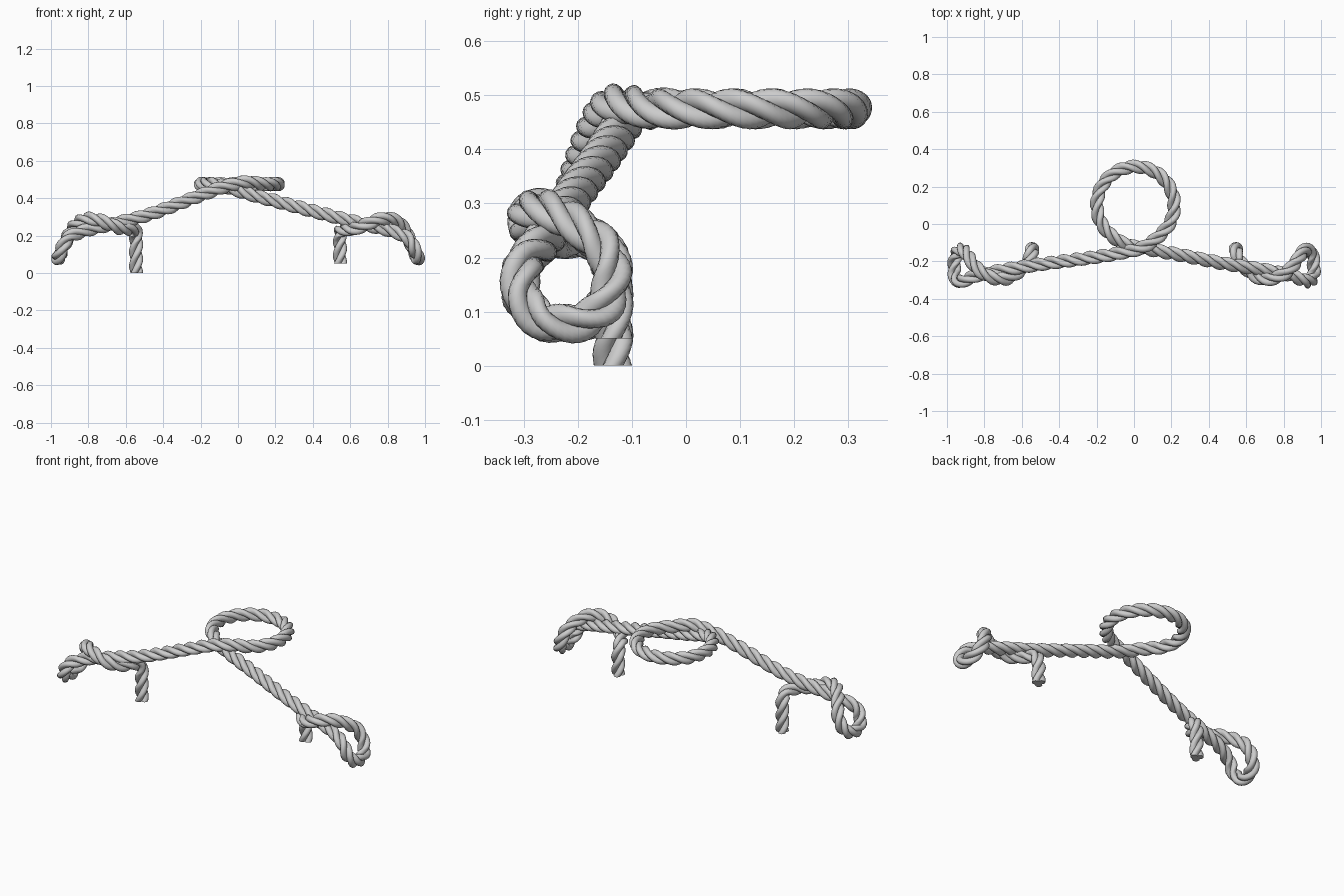
import bpy, bmesh, math
from mathutils import Vector, Quaternion

if "Cube" in bpy.data.objects:
    bpy.data.objects.remove(bpy.data.objects["Cube"])

STRANDS, OFFSET, R, PITCH, STEP, SIDES = 3, 0.0185, 0.0195, 0.225, 0.011, 14


def knot(side, foot):
    """End of the rope: main line -> hanging eye -> over the line -> under it -> foot."""
    pts = [(0.50, -0.215, 0.305), (0.72, -0.25, 0.25), (0.85, -0.278, 0.215),
           (0.91, -0.302, 0.185), (0.945, -0.303, 0.125), (0.96, -0.268, 0.085),
           (0.961, -0.215, 0.077), (0.95, -0.16, 0.10), (0.925, -0.137, 0.155),
           (0.90, -0.152, 0.215), (0.865, -0.205, 0.262), (0.81, -0.262, 0.29),
           (0.75, -0.29, 0.285), (0.68, -0.292, 0.258), (0.62, -0.258, 0.236),
           (0.57, -0.205, 0.234), (0.547, -0.155, 0.222), (0.545, -0.135, 0.18),
           (0.545, -0.135, 0.13), (0.545, -0.135, foot)]
    return [Vector((side * x, y, z)) for x, y, z in pts]


# Rope path: left knot, central ring, right knot
path = knot(-1, 0.0)[::-1]
path += [Vector((-0.2, -0.175, 0.415)), Vector((-0.06, -0.152, 0.465)), Vector((0.04, -0.128, 0.485))]
for i in range(11):
    a = math.radians(-52 + i * 284 / 10)
    path.append(Vector((0.008 + 0.207 * math.cos(a), 0.1 + 0.207 * math.sin(a), 0.475)))
path += [Vector((-0.045, -0.108, 0.455)), Vector((0.05, -0.13, 0.425)), Vector((0.2, -0.157, 0.385))]
path += knot(1, 0.05)


def smooth_path(p):
    """Hermite curve through p, resampled at an even step."""
    n = len(p)
    d = [(p[i + 1] - p[i]).length for i in range(n - 1)]
    s = [(p[i + 1] - p[i]) / d[i] for i in range(n - 1)]
    t = [s[0]] + [(s[i - 1] * d[i] + s[i] * d[i - 1]) / (d[i] + d[i - 1]) for i in range(1, n - 1)] + [s[-1]]
    out = []
    for i in range(n - 1):
        k = max(2, round(d[i] / STEP))
        for j in range(k):
            u = j / k
            out.append(p[i] * (2*u**3 - 3*u*u + 1) + t[i] * d[i] * (u**3 - 2*u*u + u)
                       + p[i + 1] * (3*u*u - 2*u**3) + t[i + 1] * d[i] * (u**3 - u*u))
    return out + [p[-1]]


pts = smooth_path(path)

# Twist-free frames along the path
frames, length = [], 0.0
normal = Vector((1, 0, 0))
prev = None
for i, c in enumerate(pts):
    tan = (pts[min(i + 1, len(pts) - 1)] - pts[max(i - 1, 0)]).normalized()
    if prev:
        normal = prev.rotation_difference(tan) @ normal
        length += (c - pts[i - 1]).length
    normal = (normal - tan * normal.dot(tan)).normalized()
    frames.append((c, normal.copy(), tan.cross(normal), length))
    prev = tan


def strand(index):
    bm = bmesh.new()
    rings = []
    for c, u, v, s in frames:
        a = 2 * math.pi * (s / PITCH + index / STRANDS)
        mid = c + (u * math.cos(a) + v * math.sin(a)) * OFFSET
        ring = []
        for k in range(SIDES):
            b = a + 2 * math.pi * k / SIDES
            ring.append(bm.verts.new(mid + (u * math.cos(b) + v * math.sin(b)) * R))
        rings.append(ring)
    for r0, r1 in zip(rings, rings[1:]):
        for k in range(SIDES):
            m = (k + 1) % SIDES
            bm.faces.new((r0[k], r0[m], r1[m], r1[k])).smooth = True
    bm.faces.new(rings[0][::-1])
    bm.faces.new(rings[-1])
    bmesh.ops.recalc_face_normals(bm, faces=bm.faces)
    # Flat caps keep a crisp edge
    for f in bm.faces:
        if len(f.verts) > 4:
            for e in f.edges:
                e.smooth = False
    me = bpy.data.meshes.new("rope_strand")
    bm.to_mesh(me)
    bm.free()
    ob = bpy.data.objects.new(f"rope_strand_{index + 1}", me)
    bpy.context.collection.objects.link(ob)


# Three twisted strands
for i in range(STRANDS):
    strand(i)
